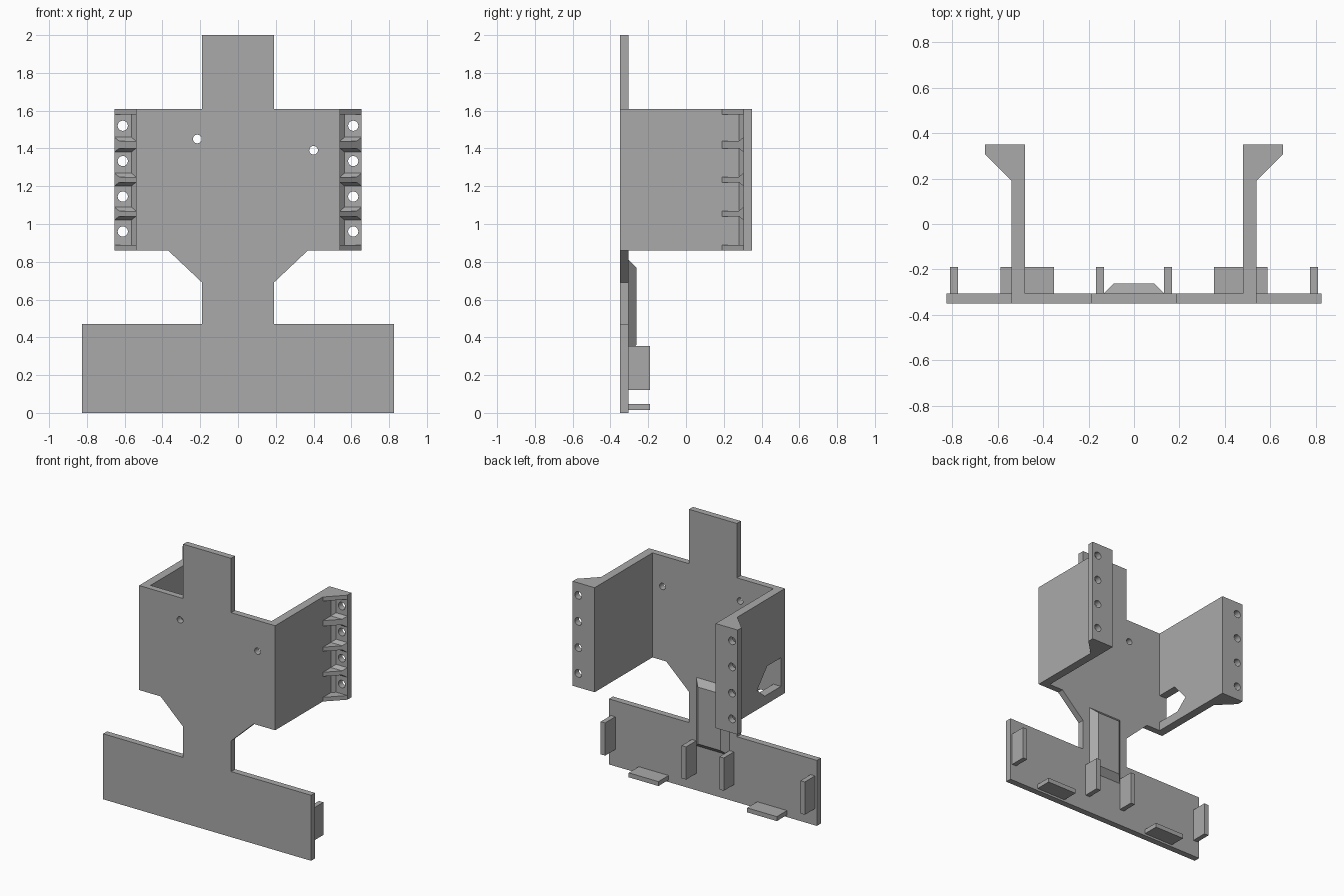
import bpy, bmesh, math
from mathutils import Vector

cube = bpy.data.objects.get("Cube")
if cube:
    bpy.data.objects.remove(cube, do_unlink=True)

grey = bpy.data.materials.new("plain_grey")
grey.use_nodes = True
grey.diffuse_color = (0.4, 0.4, 0.4, 1)
grey.node_tree.nodes["Principled BSDF"].inputs["Base Color"].default_value = (0.4, 0.4, 0.4, 1)


def loft(name, loops):
    """Closed solid skinned through loops of equal length."""
    bm = bmesh.new()
    rings = [[bm.verts.new(p) for p in loop] for loop in loops]
    n = len(rings[0])
    for a, b in zip(rings, rings[1:]):
        for i in range(n):
            j = (i + 1) % n
            bm.faces.new((a[i], a[j], b[j], b[i]))
    bm.faces.new(rings[0])
    bm.faces.new(rings[-1])
    bmesh.ops.recalc_face_normals(bm, faces=bm.faces)
    mesh = bpy.data.meshes.new(name)
    bm.to_mesh(mesh)
    bm.free()
    mesh.materials.append(grey)
    obj = bpy.data.objects.new(name, mesh)
    bpy.context.collection.objects.link(obj)
    return obj


def prism(name, pts, axis, lo, hi):
    """Extrude a 2D outline along one axis."""
    def place(p, d):
        c = list(p)
        c.insert(axis, d)
        return Vector(c)
    return loft(name, [[place(p, d) for p in pts] for d in (lo, hi)])


def rect(x0, x1, z0, z1):
    return [(x0, z0), (x1, z0), (x1, z1), (x0, z1)]


def hole(x, z, r, y0, y1):
    pts = [(x + r * math.cos(a * math.tau / 24), z + r * math.sin(a * math.tau / 24)) for a in range(24)]
    return prism("hole_cutter", pts, 1, y0, y1)


def cut(obj, cutters):
    for c in cutters:
        c.hide_render = True
        mod = obj.modifiers.new("cut", 'BOOLEAN')
        mod.operation = 'DIFFERENCE'
        mod.solver = 'EXACT'
        mod.object = c
    bpy.context.view_layer.update()
    graph = bpy.context.evaluated_depsgraph_get()
    mesh = bpy.data.meshes.new_from_object(obj.evaluated_get(graph))
    obj.modifiers.clear()
    obj.data = mesh
    for c in cutters:
        bpy.data.objects.remove(c, do_unlink=True)


FRONT, INNER, BACK = -0.35, -0.305, 0.35

# Front plate with foot, neck, flared shoulders and top tab
half = [(0.825, 0), (0.825, 0.47), (0.19, 0.47), (0.19, 0.69), (0.37, 0.86),
        (0.54, 0.86), (0.54, 1.61), (0.19, 1.61), (0.19, 2)]
outline = half + [(-x, z) for x, z in reversed(half)]
plate = prism("front_plate", outline, 1, FRONT, INNER)
cut(plate, [hole(-0.215, 1.45, 0.023, -0.5, 0), hole(0.4, 1.39, 0.023, -0.5, 0)])

# Side walls with a ribbed, drilled mounting flange
pockets = [(0.89, 1.04), (1.07, 1.22), (1.25, 1.40), (1.44, 1.58)]
wall_outline = [(0.48, INNER), (0.54, INNER), (0.54, 0.19), (0.655, 0.305), (0.655, BACK), (0.48, BACK)]
for side, s in (("left", 1), ("right", -1)):
    wall = prism(side + "_wall", [(s * x, y) for x, y in wall_outline], 2, 0.86, 1.61)
    cutters = []
    for i, (z0, z1) in enumerate(pockets):
        # Pocket narrows near the flange, leaving bevelled corners at the ribs
        low = z0 + (0.02 if i > 0 else 0)
        high = z1 - (0.02 if i < 3 else 0)
        sections = [(0.1, 0.541, z0, z1), (0.28, 0.541, z0, z1), (0.305, 0.565, low, high)]
        cutters.append(loft("pocket_cutter", [
            [(s * x, y, z) for x, z in rect(x0, 0.8, a, b)] for y, x0, a, b in sections]))
    for z in (0.96, 1.145, 1.333, 1.52):
        cutters.append(hole(s * 0.61, z, 0.027, 0.25, 0.5))
    if s < 0:
        # Cable window in the right wall
        window = [(-0.4, 1.13), (-0.15, 1.13), (-0.035, 1.0), (-0.12, 0.925), (-0.4, 0.925)]
        cutters.append(prism("window_cutter", window, 0, -0.7, -0.4))
    cut(wall, cutters)

    # Locating tabs and ledge on the back of the foot
    for label, x0, x1 in (("outer", 0.775, 0.81), ("inner", 0.132, 0.167)):
        prism(f"{side}_{label}_tab", rect(s * x0, s * x1, 0.12, 0.355), 1, INNER, -0.19)
    prism(side + "_ledge", rect(s * 0.352, s * 0.588, 0.015, 0.047), 1, INNER, -0.19)

# Bevelled stiffener on the back of the neck
loft("neck_stiffener", [
    [(x, INNER, z) for x, z in rect(-0.132, 0.132, 0.32, 0.81)],
    [(x, -0.262, z) for x, z in rect(-0.09, 0.09, 0.36, 0.768)]])
